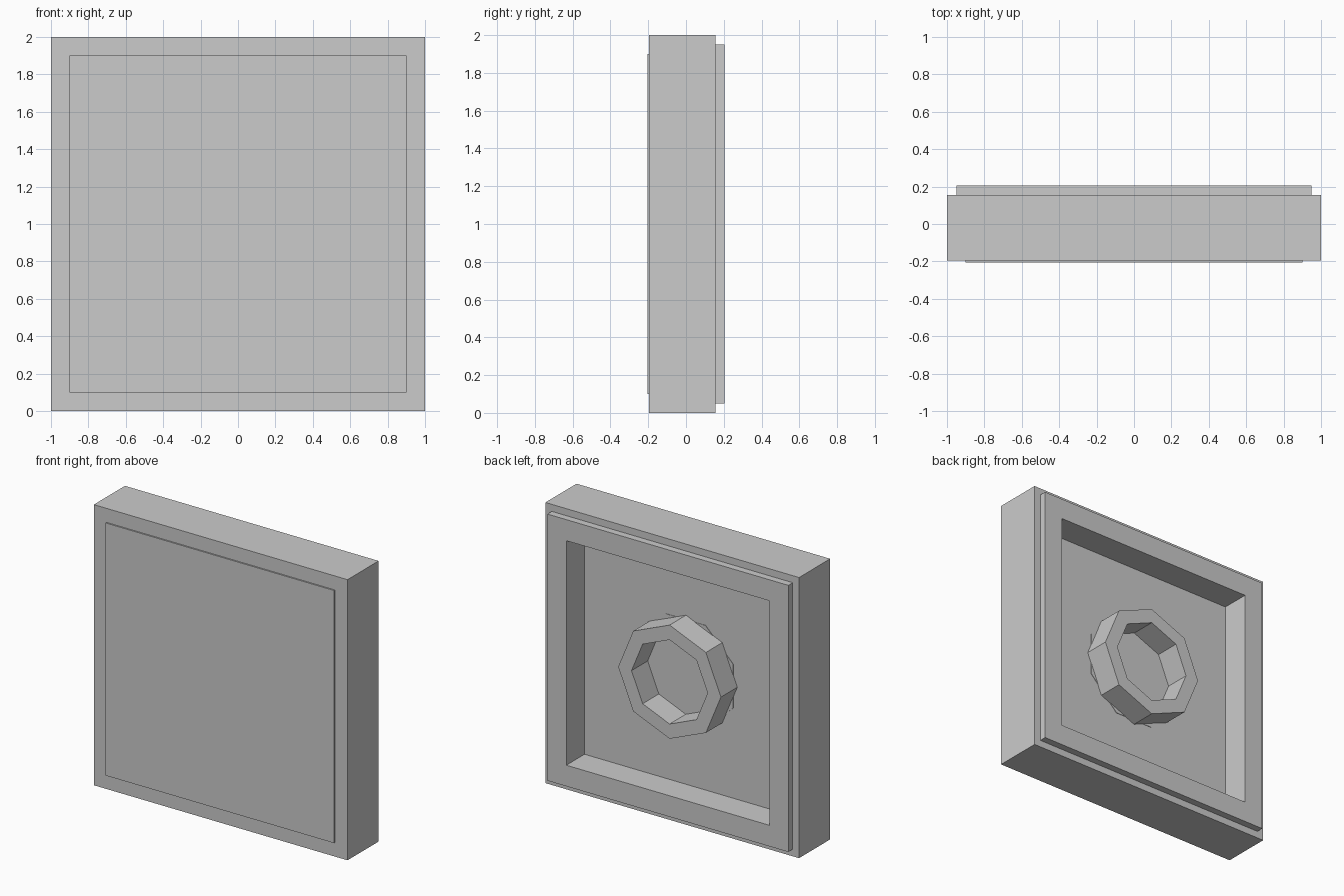
import bpy
import bmesh
import math
from mathutils import Matrix, Vector

cube = bpy.data.objects.get("Cube")
if cube:
    bpy.data.objects.remove(cube, do_unlink=True)

grey = bpy.data.materials.new("light_grey")
grey.use_nodes = True
colour = (0.6, 0.6, 0.6, 1)
grey.diffuse_color = colour
grey.node_tree.nodes["Principled BSDF"].inputs["Base Color"].default_value = colour


def finish(name, bm):
    bmesh.ops.recalc_face_normals(bm, faces=bm.faces)
    mesh = bpy.data.meshes.new(name)
    bm.to_mesh(mesh)
    bm.free()
    mesh.materials.append(grey)
    obj = bpy.data.objects.new(name, mesh)
    bpy.context.collection.objects.link(obj)
    return obj


def box(size, centre):
    bm = bmesh.new()
    bmesh.ops.create_cube(bm, size=1)
    bmesh.ops.scale(bm, vec=size, verts=bm.verts)
    bmesh.ops.translate(bm, vec=centre, verts=bm.verts)
    return bm


def step(bm, face, inset, push):
    """Inset a face, then extrude the middle along y with clean side walls."""
    bmesh.ops.inset_region(bm, faces=[face], thickness=inset, use_even_offset=True)
    new = bmesh.ops.extrude_discrete_faces(bm, faces=[face])["faces"][0]
    bmesh.ops.translate(bm, vec=(0, push, 0), verts=new.verts)
    return new


# Square body: stepped rim and recess at the back, raised panel in front
bm = box((2, 0.35, 2), (0, -0.02, 1))
bm.normal_update()
back = max(bm.faces, key=lambda f: f.normal.y)
front = min(bm.faces, key=lambda f: f.normal.y)
back = step(bm, back, 0.05, 0.05)
step(bm, back, 0.15, -0.205)
step(bm, front, 0.1, -0.01)
finish("tile_body", bm)


# Octagonal shapes centred in the recess, facing the back
def octagon(bm, radius, y, turn=0):
    points = [math.radians(45 * i + turn) for i in range(8)]
    return [bm.verts.new((radius * math.cos(a), y, 1 + radius * math.sin(a)))
            for a in points]


def bridge(bm, a, b):
    for i in range(8):
        j = (i + 1) % 8
        bm.faces.new((a[i], a[j], b[j], b[i]))


# Hollow connector ring
bm = bmesh.new()
loops = [octagon(bm, r, y) for r, y in
         ((0.405, 0), (0.405, 0.185), (0.3, 0.185), (0.3, 0))]
for i in range(4):
    bridge(bm, loops[i], loops[(i + 1) % 4])
finish("connector_ring", bm)

# Thin base plate turned half a side against the ring
bm = bmesh.new()
low = octagon(bm, 0.405, -0.005, 22.5)
top = octagon(bm, 0.405, 0.003, 22.5)
bridge(bm, low, top)
bm.faces.new(low)
bm.faces.new(top)
finish("connector_base", bm)
